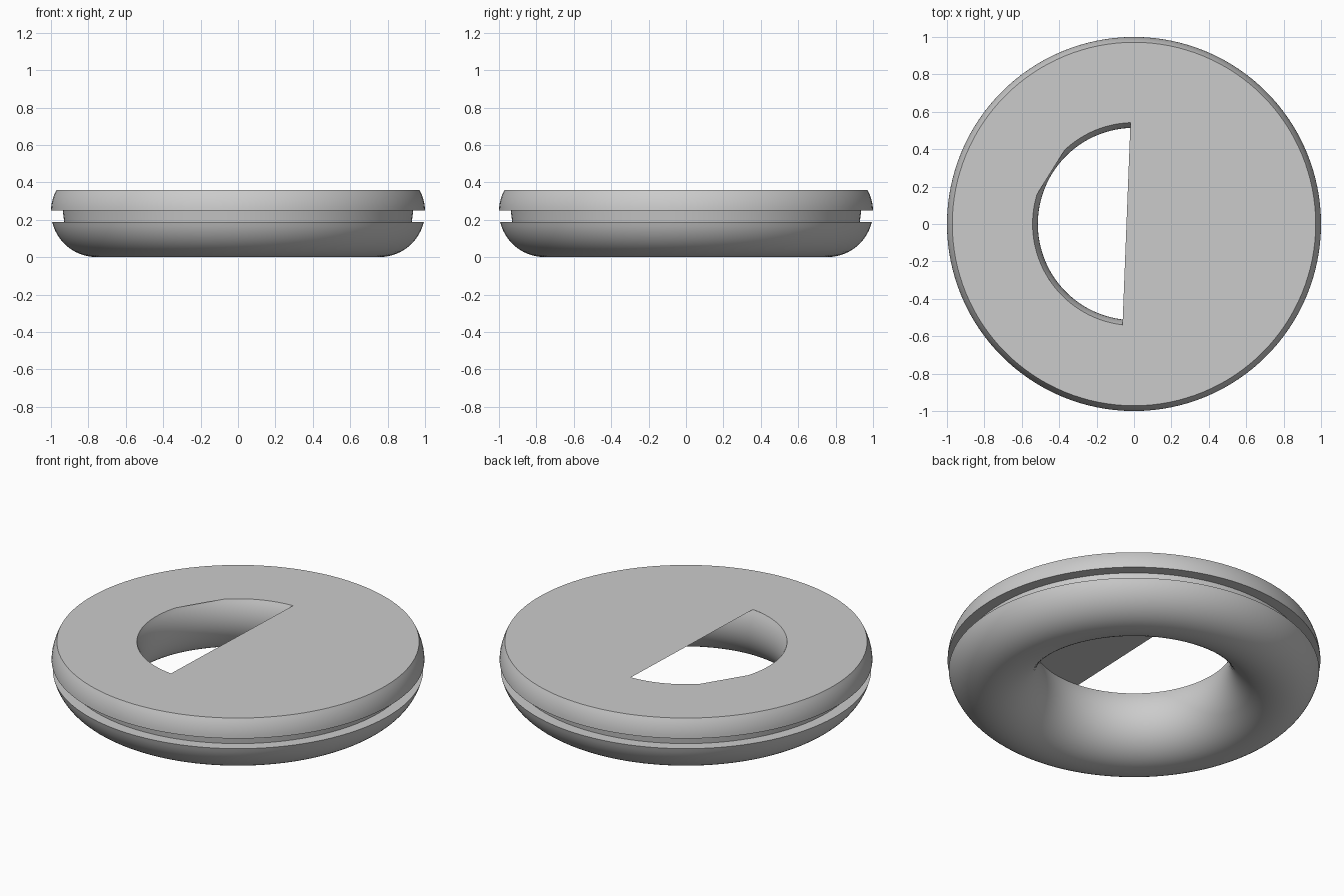
import bpy, bmesh
from math import sin, cos, pi, asin, radians, sqrt

if "Cube" in bpy.data.objects:
    bpy.data.objects.remove(bpy.data.objects["Cube"])

RING_R, TUBE_R, MID_Z = 0.757, 0.243, 0.244
TOP_Z, SLOT_TOP, SLOT_LOW = 0.358, 0.25, 0.187
SEGS = 128


def arc(a0, a1, n, r=TUBE_R):
    pts = []
    for i in range(n + 1):
        a = a0 + (a1 - a0) * i / n
        pts.append((RING_R + r * cos(a), MID_Z + r * sin(a)))
    return pts


def tube_angle(z):
    return asin((z - MID_Z) / TUBE_R)


def finish(bm, name):
    mesh = bpy.data.meshes.new(name)
    bm.to_mesh(mesh)
    bm.free()
    obj = bpy.data.objects.new(name, mesh)
    bpy.context.collection.objects.link(obj)
    bpy.ops.object.select_all(action='DESELECT')
    obj.select_set(True)
    bpy.context.view_layer.objects.active = obj
    bpy.ops.object.shade_smooth_by_angle(angle=radians(30))
    return obj


# Round ring body: tube profile with a side groove, open at the flat top
profile = arc(pi - tube_angle(TOP_Z), 2 * pi + tube_angle(SLOT_LOW), 36)
profile += [(0.929, SLOT_LOW), (0.937, SLOT_TOP)]
profile += arc(tube_angle(SLOT_TOP), tube_angle(TOP_Z), 6)
bm = bmesh.new()
rings = []
for s in range(SEGS):
    a = 2 * pi * s / SEGS
    rings.append([bm.verts.new((r * cos(a), r * sin(a), z)) for r, z in profile])
for s in range(SEGS):
    p, q = rings[s], rings[(s + 1) % SEGS]
    for i in range(len(profile) - 1):
        bm.faces.new((p[i], p[i + 1], q[i + 1], q[i]))
bm.normal_update()
if min(bm.faces, key=lambda f: f.calc_center_median().z).normal.z > 0:
    bmesh.ops.reverse_faces(bm, faces=bm.faces[:])
finish(bm, "ring_body")

# Thin flat lid with a half-round opening (one straight chord in its rim)
half = sqrt(TUBE_R ** 2 - (TOP_Z - MID_Z) ** 2)
outer_r, hole_r = RING_R + half, RING_R - half


def loop(bm, r, angles):
    vs = [bm.verts.new((r * cos(a), r * sin(a), TOP_Z)) for a in angles]
    return [bm.edges.new((vs[i], vs[(i + 1) % len(vs)])) for i in range(len(vs))]


def span(a0, a1, n):
    return [radians(a0 + (a1 - a0) * i / n) for i in range(n + 1)]


bm = bmesh.new()
edges = loop(bm, outer_r, [2 * pi * i / SEGS for i in range(SEGS)])
edges += loop(bm, hole_r, span(92, 133, 14) + span(163, 263.5, 36))
bmesh.ops.triangle_fill(bm, edges=edges, use_beauty=True, normal=(0, 0, 1))
bm.normal_update()
flipped = [f for f in bm.faces if f.normal.z < 0]
if flipped:
    bmesh.ops.reverse_faces(bm, faces=flipped)
finish(bm, "half_open_lid")
